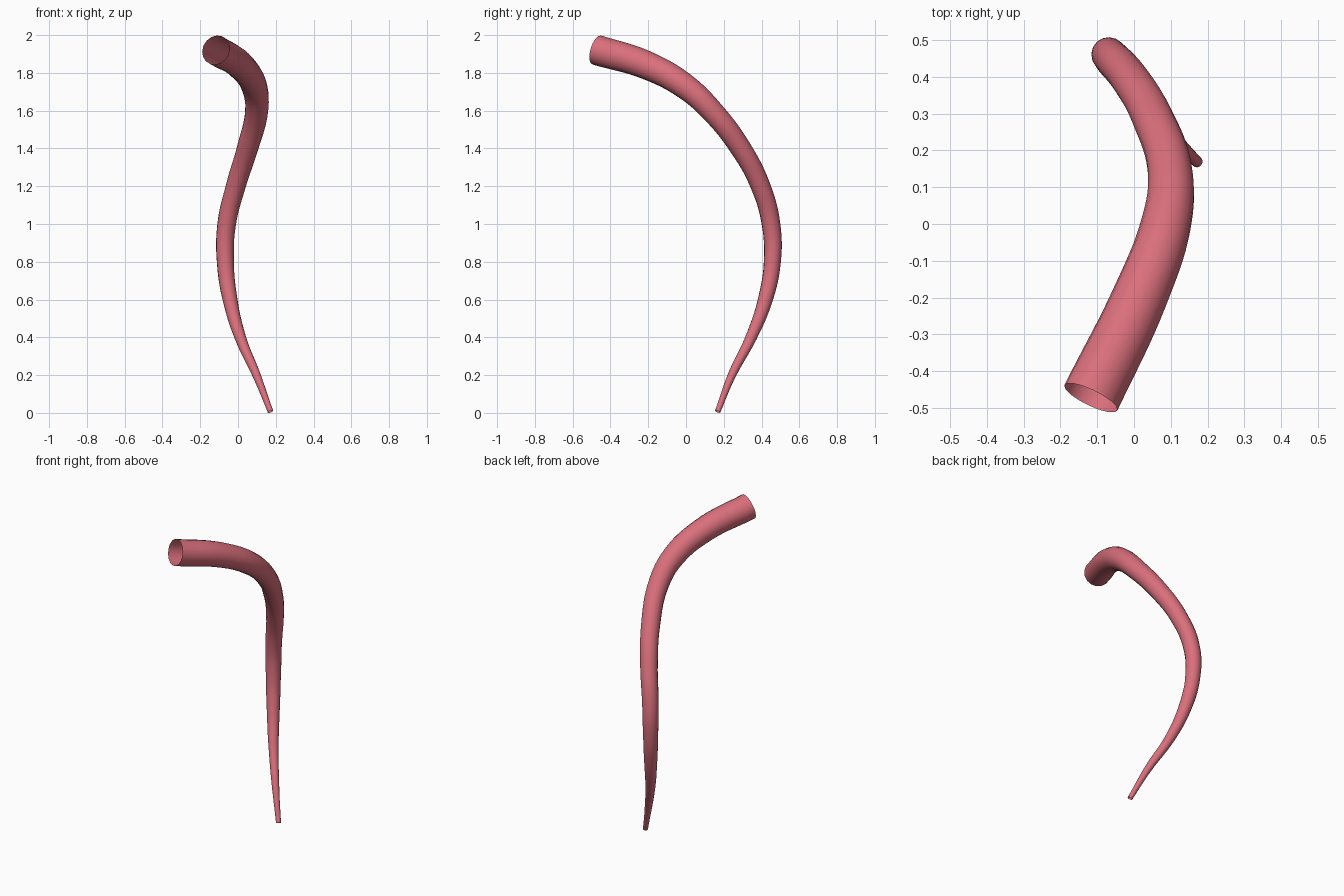
import bpy

if "Cube" in bpy.data.objects:
    bpy.data.objects.remove(bpy.data.objects["Cube"])

# Centre line from the thin tip up to the open mouth: x, y, z, radius
path = [
    (0.172, 0.168, 0.007, 0.015),
    (0.098, 0.243, 0.2, 0.022),
    (0.012, 0.345, 0.4, 0.03),
    (-0.042, 0.42, 0.6, 0.039),
    (-0.067, 0.457, 0.8, 0.045),
    (-0.06, 0.45, 1.0, 0.049),
    (-0.012, 0.395, 1.2, 0.052),
    (0.05, 0.29, 1.4, 0.056),
    (0.098, 0.14, 1.595, 0.061),
    (0.087, 0.0, 1.725, 0.068),
    (0.015, -0.2, 1.837, 0.075),
    (-0.117, -0.472, 1.921, 0.08),
]

# Hollow tapered tube swept along the centre line
curve = bpy.data.curves.new("curved_tube", "CURVE")
curve.dimensions = "3D"
curve.bevel_depth = 1.0
curve.bevel_resolution = 6
curve.resolution_u = 8
curve.use_fill_caps = False
spline = curve.splines.new("BEZIER")
spline.bezier_points.add(len(path) - 1)
spline.radius_interpolation = "CARDINAL"
for point, (x, y, z, radius) in zip(spline.bezier_points, path):
    point.co = (x, y, z)
    point.radius = radius
    point.handle_left_type = point.handle_right_type = "AUTO"

tube = bpy.data.objects.new("curved_tube", curve)
bpy.context.collection.objects.link(tube)
bpy.ops.object.select_all(action="DESELECT")
tube.select_set(True)
bpy.context.view_layer.objects.active = tube
bpy.ops.object.convert(target="MESH")
tube = bpy.context.object
bpy.ops.object.shade_smooth()

# Soft red colour
red = bpy.data.materials.new("soft_red")
red.use_nodes = True
color = (0.7, 0.16, 0.2, 1)
red.diffuse_color = color
red.node_tree.nodes["Principled BSDF"].inputs["Base Color"].default_value = color
tube.data.materials.clear()
tube.data.materials.append(red)
